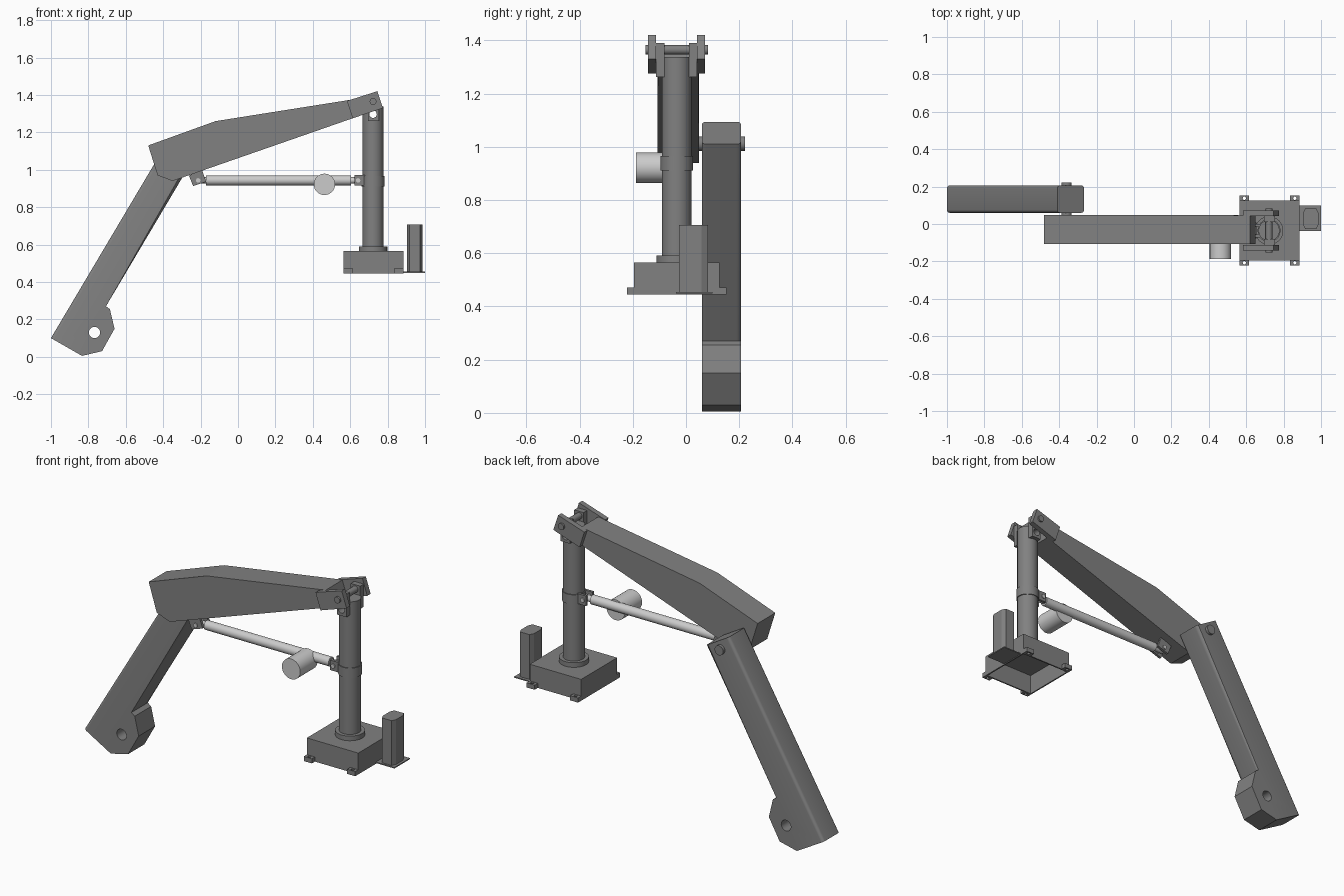
import bpy, bmesh, math
from mathutils import Vector

if "Cube" in bpy.data.objects:
    bpy.data.objects.remove(bpy.data.objects["Cube"])

CY = -0.035   # shared centre plane of boom, post and actuator
PX = 0.722    # post axis


def material(name, v):
    m = bpy.data.materials.new(name)
    m.diffuse_color = (v, v, v, 1)
    m.use_nodes = True
    m.node_tree.nodes["Principled BSDF"].inputs["Base Color"].default_value = m.diffuse_color
    return m


DARK = material("dark_grey", 0.22)
LIGHT = material("light_grey", 0.6)


def finish(name, bm, mat=DARK, smooth=False):
    bmesh.ops.recalc_face_normals(bm, faces=bm.faces)
    me = bpy.data.meshes.new(name)
    bm.to_mesh(me)
    bm.free()
    me.materials.append(mat)
    ob = bpy.data.objects.new(name, me)
    bpy.context.collection.objects.link(ob)
    if smooth:
        shade(ob)
    return ob


def activate(ob):
    bpy.ops.object.select_all(action='DESELECT')
    ob.select_set(True)
    bpy.context.view_layer.objects.active = ob


def shade(ob):
    activate(ob)
    bpy.ops.object.shade_smooth_by_angle(angle=math.radians(35))


def extrude(name, pts, lo, hi, axis='y', mat=DARK):
    """Prism: (x, z) profile along y, or (x, y) profile along z."""
    bm = bmesh.new()
    place = (lambda a, b, t: (a, t, b)) if axis == 'y' else (lambda a, b, t: (a, b, t))
    face = bm.faces.new([bm.verts.new(place(a, b, lo)) for a, b in pts])
    top = bmesh.ops.extrude_face_region(bm, geom=[face])
    shift = (0, hi - lo, 0) if axis == 'y' else (0, 0, hi - lo)
    bmesh.ops.translate(bm, vec=shift,
                        verts=[g for g in top['geom'] if isinstance(g, bmesh.types.BMVert)])
    return finish(name, bm, mat)


def box(name, x0, x1, y0, y1, z0, z1, mat=DARK):
    return extrude(name, [(x0, y0), (x1, y0), (x1, y1), (x0, y1)], z0, z1, 'z', mat)


def tube(name, a, b, r, mat=DARK, n=32):
    a, b = Vector(a), Vector(b)
    bm = bmesh.new()
    bmesh.ops.create_cone(bm, cap_ends=True, segments=n, radius1=r, radius2=r, depth=(b - a).length)
    bm.transform((b - a).to_track_quat('Z', 'Y').to_matrix().to_4x4())
    bmesh.ops.translate(bm, verts=bm.verts, vec=(a + b) / 2)
    return finish(name, bm, mat, True)


def cut(ob, cutter):
    activate(ob)
    mod = ob.modifiers.new("hole", 'BOOLEAN')
    mod.operation = 'DIFFERENCE'
    mod.solver = 'EXACT'
    mod.object = cutter
    bpy.ops.object.modifier_apply(modifier=mod.name)
    bpy.data.objects.remove(cutter)


def drill_y(ob, x, z, r):
    cut(ob, tube("cutter", (x, -0.5, z), (x, 0.5, z), r))


# Forearm with rounded long edges and a hooked, drilled tip
forearm = extrude("forearm", [(-1, 0.10), (-0.834, 0.005), (-0.727, 0.03), (-0.66, 0.15),
                              (-0.685, 0.255), (-0.706, 0.27), (-0.267, 1.01), (-0.41, 1.094)],
                  0.06, 0.206)
bm = bmesh.new()
bm.from_mesh(forearm.data)
long_edges = [e for e in bm.edges if e.calc_length() > 0.6]
bmesh.ops.bevel(bm, geom=long_edges, offset=0.016, segments=4, profile=0.5, affect='EDGES')
bm.to_mesh(forearm.data)
bm.free()
drill_y(forearm, -0.767, 0.13, 0.03)
shade(forearm)
tube("elbow_pin", (-0.36, 0.03, 1.012), (-0.36, 0.222, 1.012), 0.027)

# Boom, slightly narrower toward the post
boom = extrude("boom", [(-0.48, 1.13), (-0.43, 0.97), (-0.35, 0.94), (0.65, 1.288),
                        (0.62, 1.377), (-0.12, 1.26)], -0.108, 0.049)
for v in boom.data.vertices:
    if v.co.x > 0.5:
        v.co.y = CY + (v.co.y - CY) * 0.97

# Boom end plates and post lugs, mirrored about the centre plane
for tag, s in (("front", -1), ("back", 1)):
    lo, hi = sorted((CY + s * 0.077, CY + s * 0.107))
    extrude("boom_end_plate_" + tag,
            [(0.582, 1.368), (0.613, 1.275), (0.775, 1.33), (0.745, 1.42)], lo, hi)
    lo, hi = sorted((CY + s * 0.046, CY + s * 0.077))
    lug = extrude("post_lug_" + tag,
                  [(0.694, 1.262), (0.753, 1.262), (0.753, 1.39), (0.694, 1.39)], lo, hi)
    drill_y(lug, PX, 1.297, 0.02)
tube("shoulder_pin", (PX, CY - 0.117, 1.365), (PX, CY + 0.117, 1.365), 0.018)

# Post with collars
post = tube("post", (PX, CY, 0.56), (PX, CY, 1.337), 0.056, n=48)
drill_y(post, PX, 1.297, 0.02)
shade(post)
tube("post_collar", (PX, CY, 0.56), (PX, CY, 0.591), 0.076, n=48)
tube("post_sleeve", (PX, CY, 0.911), (PX, CY, 0.966), 0.061, n=48)

# Hollow base, open underneath, with four drilled feet
base = box("base", 0.565, 0.885, -0.195, 0.125, 0.445, 0.565)
cut(base, box("cutter", 0.573, 0.877, -0.187, 0.117, 0.40, 0.557))
for tag, y0, y1 in (("front", -0.222, -0.193), ("back", 0.123, 0.153)):
    for side, x0 in (("left", 0.565), ("right", 0.835)):
        foot = box(f"foot_{tag}_{side}", x0, x0 + 0.05, y0, y1, 0.445, 0.471)
        xc, yc = x0 + 0.025, (y0 + y1) / 2
        cut(foot, tube("cutter", (xc, yc, 0.4), (xc, yc, 0.6), 0.009, n=16))

# Control cabinet with chamfered corners on a thin plate
box("cabinet_plate", 0.88, 1.0, -0.038, 0.1, 0.449, 0.455)
cx, cy, hx, hy, c = 0.945, 0.028, 0.041, 0.055, 0.024
outline = [(cx - hx, cy - hy + c), (cx - hx + c / 2, cy - hy), (cx + hx - c / 2, cy - hy),
           (cx + hx, cy - hy + c), (cx + hx, cy + hy - c), (cx + hx - c / 2, cy + hy),
           (cx - hx + c / 2, cy + hy), (cx - hx, cy + hy - c)]
extrude("cabinet", outline, 0.455, 0.707, 'z')

# Linear actuator with side motor
AZ = 0.943
tube("actuator_tube", (-0.17, CY, AZ), (0.605, CY, AZ), 0.026, LIGHT)
tube("actuator_rod", (-0.23, CY, AZ), (0.65, CY, AZ), 0.017, LIGHT)
tube("actuator_motor", (0.462, -0.188, 0.922), (0.462, CY, 0.922), 0.057, LIGHT, 48)

# Actuator brackets: paired plates with pins
for tag, s in (("front", -1), ("back", 1)):
    lo, hi = sorted((CY + s * 0.022, CY + s * 0.036))
    extrude("boom_bracket_" + tag,
            [(-0.262, 0.968), (-0.24, 0.913), (-0.17, 0.936), (-0.193, 1.0)], lo, hi)
    box("post_bracket_" + tag, 0.622, 0.69, lo, hi, 0.915, 0.971)
for tag, x in (("left", -0.213), ("right", 0.642)):
    tube("actuator_pin_" + tag, (x, CY - 0.042, AZ), (x, CY + 0.042, AZ), 0.012, LIGHT, 20)
